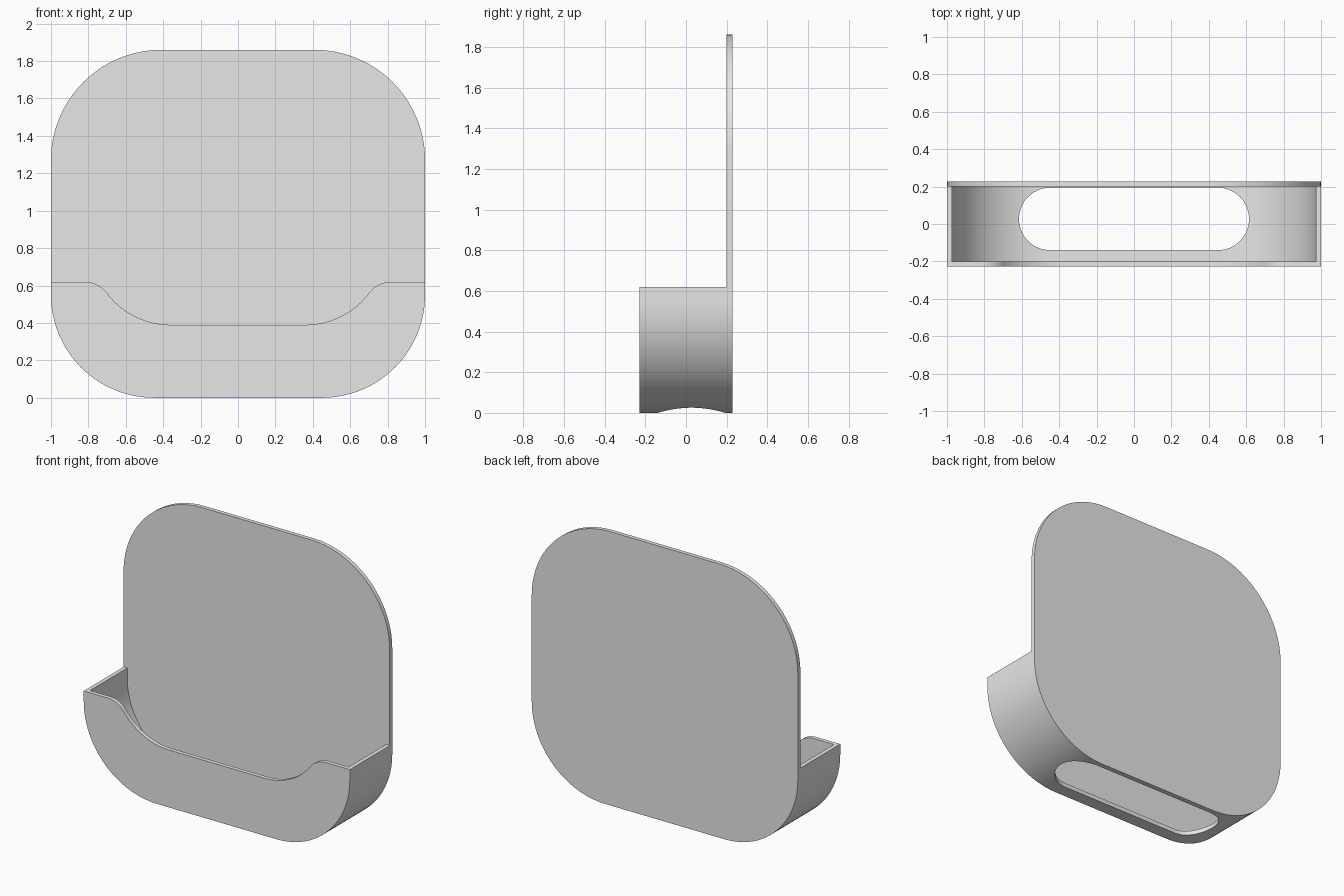
import bpy, bmesh, math

if "Cube" in bpy.data.objects:
    bpy.data.objects.remove(bpy.data.objects["Cube"])

HALF, TOP, RIM = 1.0, 1.86, 0.62      # half width, panel height, tray rim height
FRONT, BACK, WALL = -0.228, 0.228, 0.028
R_TOP, R_BOTTOM = 0.59, 0.55

grey = bpy.data.materials.new("light grey")
grey.diffuse_color = (0.8, 0.8, 0.8, 1)
grey.use_nodes = True
grey.node_tree.nodes["Principled BSDF"].inputs["Base Color"].default_value = grey.diffuse_color


def arc(cx, cy, r, start, end, n=28):
    angles = [math.radians(start + (end - start) * i / n) for i in range(n + 1)]
    return [(cx + r * math.cos(a), cy + r * math.sin(a)) for a in angles]


def prism(name, outline, lo, hi, axis="Y"):
    """Extrude a closed 2D outline along Y (x, z points) or Z (x, y points)."""
    place = (lambda p, d: (p[0], d, p[1])) if axis == "Y" else (lambda p, d: (p[0], p[1], d))
    bm = bmesh.new()
    a = [bm.verts.new(place(p, lo)) for p in outline]
    b = [bm.verts.new(place(p, hi)) for p in outline]
    bm.faces.new(a)
    bm.faces.new(b[::-1])
    for i in range(len(a)):
        j = (i + 1) % len(a)
        bm.faces.new((a[i], b[i], b[j], a[j]))
    bmesh.ops.recalc_face_normals(bm, faces=bm.faces)
    mesh = bpy.data.meshes.new(name)
    bm.to_mesh(mesh)
    bm.free()
    mesh.materials.append(grey)
    obj = bpy.data.objects.new(name, mesh)
    bpy.context.collection.objects.link(obj)
    return obj


def combine(obj, other, operation):
    """Apply a boolean and remove the second object."""
    bpy.context.view_layer.objects.active = obj
    mod = obj.modifiers.new("cut", "BOOLEAN")
    mod.operation, mod.solver, mod.object = operation, "EXACT", other
    bpy.ops.object.modifier_apply(modifier=mod.name)
    bpy.data.objects.remove(other)


def rounded_bottom(inset):
    r, h = R_BOTTOM - inset, HALF - R_BOTTOM
    return arc(-h, R_BOTTOM, r, 180, 270) + arc(h, R_BOTTOM, r, 270, 360)


# Tray: solid U-shaped block, hollowed from above
holder = prism("wall_holder", rounded_bottom(0) + [(HALF, RIM), (-HALF, RIM)],
               FRONT, BACK - WALL)
inner = HALF - WALL
cavity = prism("cavity_cutter", rounded_bottom(WALL) + [(inner, 0.8), (-inner, 0.8)],
               FRONT + WALL, BACK - WALL + 0.1)
combine(holder, cavity, "DIFFERENCE")

# Dipped front lip: small convex curve flowing into a larger concave curve
bend = math.degrees(2 * math.atan(0.5))
right = (arc(0.36, 0.39 + 0.425, 0.425, 270, 270 + bend, 20)
         + arc(0.82, RIM - 0.15, 0.15, 90 + bend, 90, 14)[1:])
left = [(-x, z) for x, z in reversed(right)]
dip = prism("dip_cutter", left + right + [(0.82, 0.8), (-0.82, 0.8)],
            FRONT - 0.1, FRONT + WALL + 0.05)
combine(holder, dip, "DIFFERENCE")

# Long rounded opening in the floor
slot = prism("slot_cutter", arc(0.448, 0.027, 0.167, -90, 90) + arc(-0.448, 0.027, 0.167, 90, 270),
             -0.1, 0.3, "Z")
combine(holder, slot, "DIFFERENCE")

# Tall rounded back panel
h = HALF - R_TOP
panel = prism("back_panel", rounded_bottom(0) + [(HALF, RIM)]
              + arc(h, TOP - R_TOP, R_TOP, 0, 90) + arc(-h, TOP - R_TOP, R_TOP, 90, 180)
              + [(-HALF, RIM)], BACK - WALL, BACK)
combine(holder, panel, "UNION")

# Smooth curves with crisp edges
bpy.ops.object.select_all(action="DESELECT")
holder.select_set(True)
bpy.context.view_layer.objects.active = holder
bpy.ops.object.shade_smooth_by_angle(angle=math.radians(30))
